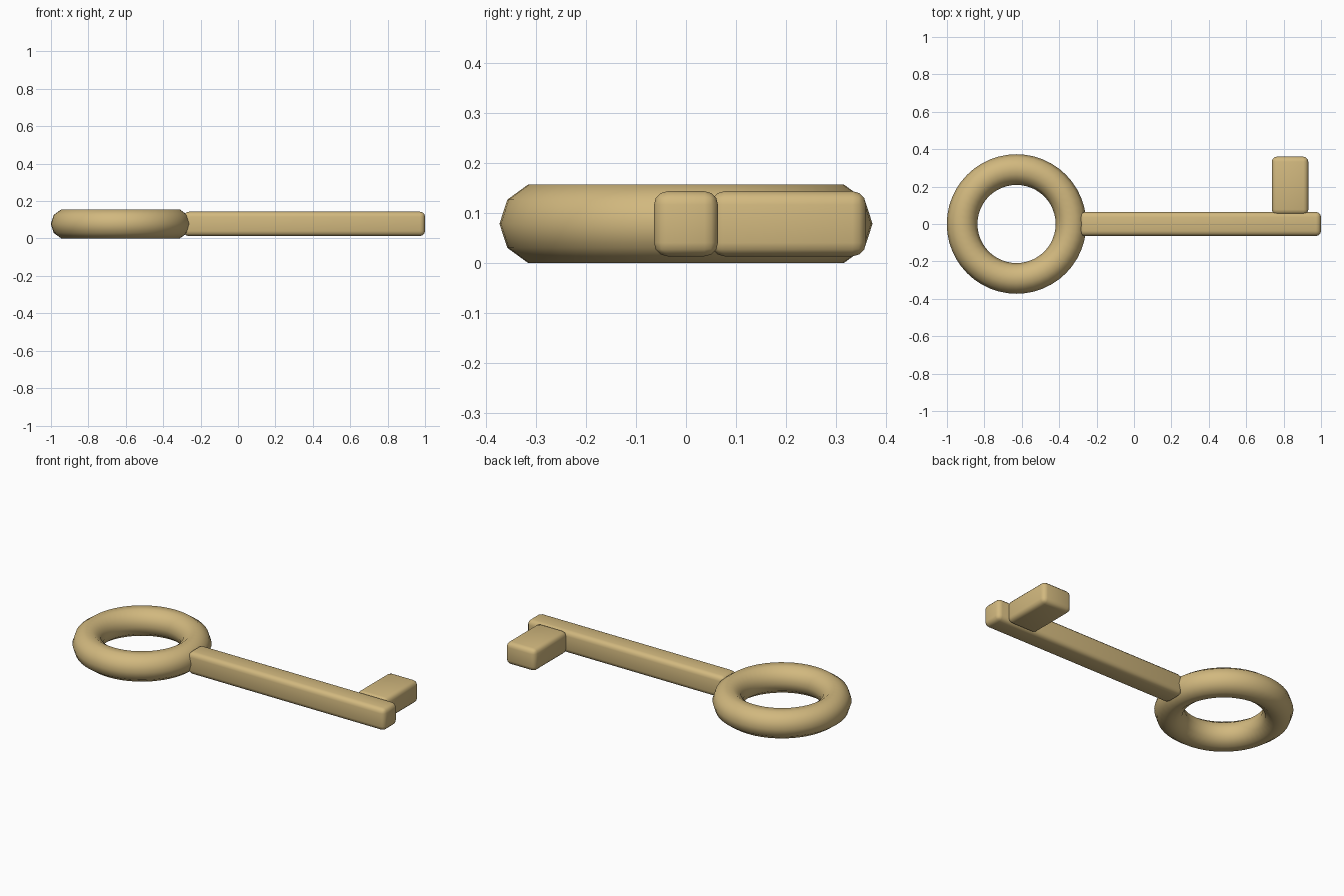
import bpy

cube = bpy.data.objects.get("Cube")
if cube:
    bpy.data.objects.remove(cube, do_unlink=True)

# Single brass material
brass = bpy.data.materials.new("pale_brass")
brass.use_nodes = True
colour = (0.64, 0.48, 0.21, 1)
brass.diffuse_color = colour
brass.node_tree.nodes["Principled BSDF"].inputs["Base Color"].default_value = colour

MID_Z = 0.078


def finish(name):
    obj = bpy.context.object
    obj.name = name
    obj.data.materials.append(brass)
    bpy.ops.object.shade_smooth()
    return obj


def rounded_bar(name, x0, x1, y0, y1, height):
    """Box between the given limits with softened edges."""
    bpy.ops.mesh.primitive_cube_add(
        size=1, location=((x0 + x1) / 2, (y0 + y1) / 2, MID_Z))
    bpy.context.object.scale = (x1 - x0, y1 - y0, height)
    bpy.ops.object.transform_apply(location=False, rotation=False, scale=True)
    bar = finish(name)
    bevel = bar.modifiers.new("soft_edges", 'BEVEL')
    bevel.width = 0.027
    bevel.segments = 3
    return bar


# Ring handle
bpy.ops.mesh.primitive_torus_add(
    location=(-0.628, 0, MID_Z), major_radius=0.291, minor_radius=0.082,
    major_segments=48, minor_segments=10)
finish("ring_handle")

# Shaft and the single tooth near its tip
rounded_bar("shaft", -0.29, 1.0, -0.064, 0.064, 0.13)
rounded_bar("tooth", 0.737, 0.932, 0.05, 0.36, 0.13)
